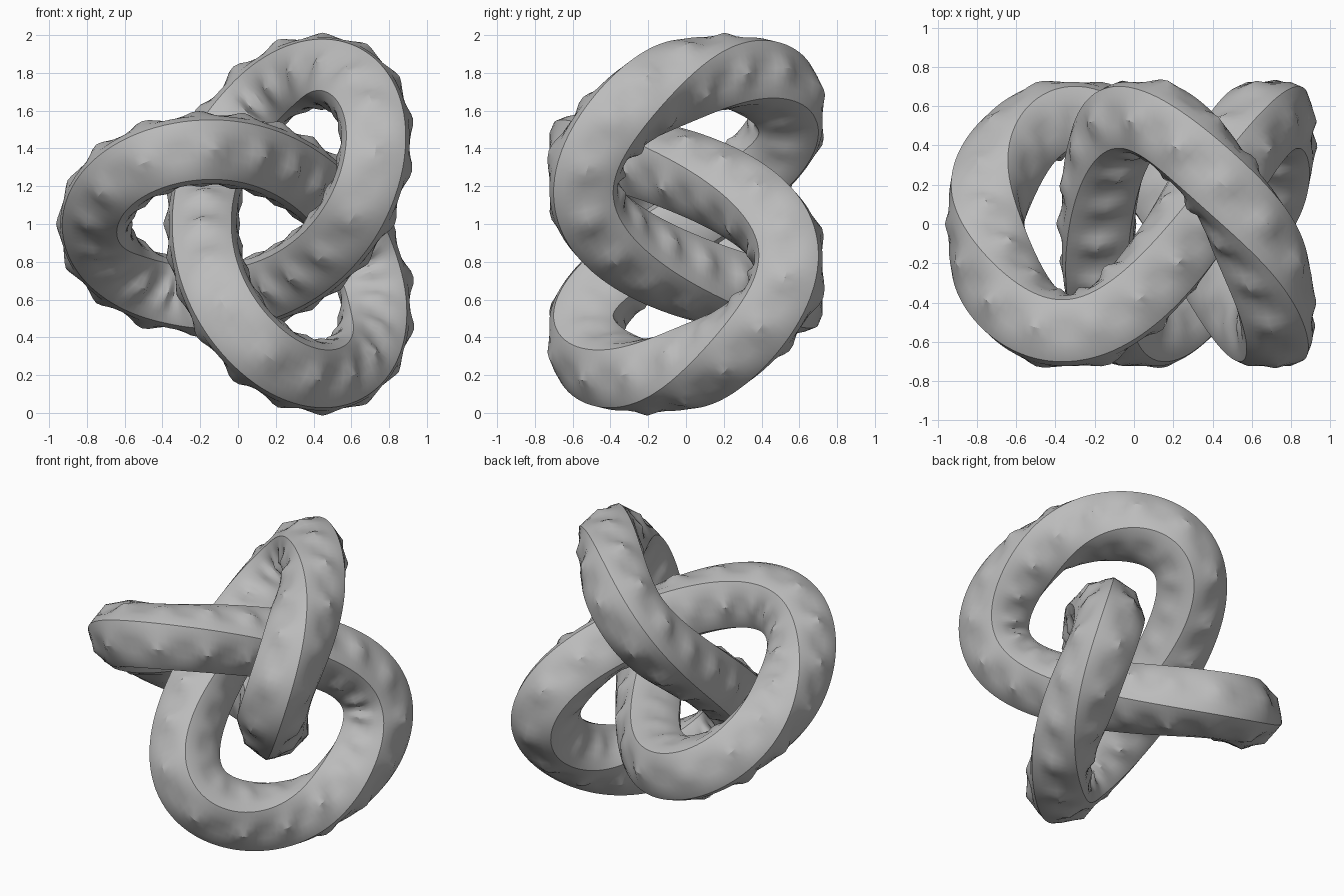
import bpy
import bmesh
import random
from math import sin, cos, pi, dist
from mathutils import Vector

random.seed(4)
old = bpy.data.objects.get("Cube")
if old:
    bpy.data.objects.remove(old, do_unlink=True)

BIG, SMALL, TIP = 0.588, 0.285, 0.012   # trefoil path amplitudes
DEPTH, LEAN = 0.535, 0.09
FLAT, CORNER, BUMP = 0.18, 0.223, 0.035   # tube section
BUMPS, STEPS, SIDES = 42, 8, 24


def path(t):
    """Trefoil centre line with its axis along y."""
    return Vector((0.132 - BIG * cos(2 * t) - SMALL * cos(t) - TIP * cos(4 * t),
                   -DEPTH * (sin(3 * t) - LEAN * sin(6 * t)),
                   1 + BIG * sin(2 * t) - SMALL * sin(t) - TIP * sin(4 * t)))


def even_parameters(count, fine=6000):
    """Parameter values spaced evenly by length along the path."""
    pts = [path(2 * pi * i / fine) for i in range(fine + 1)]
    lengths = [dist(a, b) for a, b in zip(pts, pts[1:])]
    step = sum(lengths) / count
    run, result = 0.0, []
    for i, length in enumerate(lengths):
        if run >= step * len(result) and len(result) < count:
            result.append(2 * pi * i / fine)
        run += length
    return result


def section(a):
    """Radius of a square section with blunted corners."""
    off_centre = (a + pi / 4) % (pi / 2) - pi / 4
    return min(FLAT / cos(off_centre), CORNER)


# Square section swept along the path, with a row of bumps on each side
bm = bmesh.new()
rings = []
heights = {}
for i, t in enumerate(even_parameters(BUMPS * STEPS)):
    centre = path(t)
    tangent = (path(t + 0.001) - path(t - 0.001)).normalized()
    out = tangent.cross(Vector((0, 1, 0))).normalized()
    side = tangent.cross(out)
    along = max(0, 0.35 + 0.65 * cos(2 * pi * i / STEPS))
    ring = []
    for j in range(SIDES):
        a = 2 * pi * j / SIDES
        row = round(4 * j / SIDES) % 4
        size = BUMP * (0.5 if row == 2 else 1)   # lower on the inner side
        key = (round(i / STEPS) % BUMPS, row)
        height = heights.setdefault(key, size * random.uniform(0.75, 1.2))
        r = section(a) + height * along * max(0, cos(4 * a))
        ring.append(bm.verts.new(centre + (out * cos(a) + side * sin(a)) * r))
    rings.append(ring)
for i, ring in enumerate(rings):
    nxt = rings[(i + 1) % len(rings)]
    for j in range(SIDES):
        k = (j + 1) % SIDES
        bm.faces.new((ring[j], ring[k], nxt[k], nxt[j]))
bmesh.ops.recalc_face_normals(bm, faces=bm.faces)

mesh = bpy.data.meshes.new("knotted_tube")
bm.to_mesh(mesh)
bm.free()
knot = bpy.data.objects.new("knotted_tube", mesh)
bpy.context.collection.objects.link(knot)

# Plain grey surface
grey = bpy.data.materials.new("stone_grey")
grey.use_nodes = True
colour = (0.5, 0.5, 0.5, 1)
grey.diffuse_color = colour
grey.node_tree.nodes["Principled BSDF"].inputs["Base Color"].default_value = colour
mesh.materials.append(grey)

bpy.ops.object.select_all(action='DESELECT')
knot.select_set(True)
bpy.context.view_layer.objects.active = knot
bpy.ops.object.shade_smooth_by_angle(angle=pi / 6)
